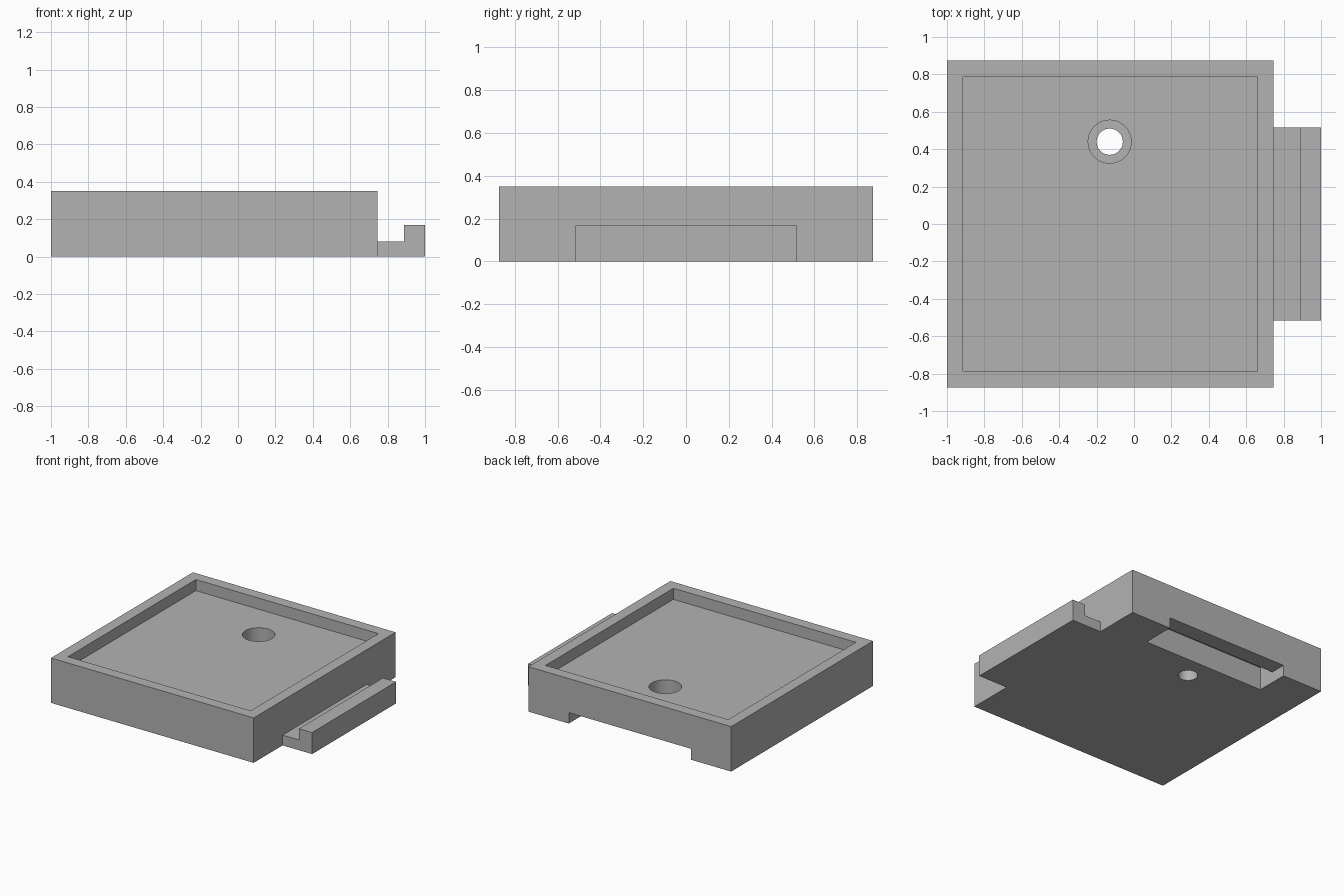
import bpy, bmesh
from math import pi
from mathutils import Matrix, Vector

default = bpy.data.objects.get("Cube")
if default:
    bpy.data.objects.remove(default, do_unlink=True)

HALF = 0.873          # half width of the square tile
CX = -0.127           # tile centre in x
HEIGHT = 0.35
FLOOR = 0.263         # tray floor level
HOLE = (-0.13, 0.44)

grey = bpy.data.materials.new("mid_grey")
grey.use_nodes = True
colour = (0.45, 0.45, 0.45, 1)
grey.diffuse_color = colour
grey.node_tree.nodes["Principled BSDF"].inputs["Base Color"].default_value = colour


def finish(name, bm):
    bmesh.ops.recalc_face_normals(bm, faces=bm.faces)
    mesh = bpy.data.meshes.new(name)
    bm.to_mesh(mesh)
    bm.free()
    mesh.materials.append(grey)
    obj = bpy.data.objects.new(name, mesh)
    bpy.context.collection.objects.link(obj)
    return obj


def prism(name, profile, half_width, turn=0):
    """Side profile (distance from tile centre, z) extruded sideways, turned about z."""
    bm = bmesh.new()
    face = bm.faces.new([bm.verts.new((d, -half_width, z)) for d, z in profile])
    new = bmesh.ops.extrude_face_region(bm, geom=[face])["geom"]
    verts = [v for v in new if isinstance(v, bmesh.types.BMVert)]
    bmesh.ops.translate(bm, verts=verts, vec=(0, 2 * half_width, 0))
    bm.transform(Matrix.Translation((CX, 0, 0)) @ Matrix.Rotation(turn, 4, "Z"))
    return finish(name, bm)


def block(name, half, z0, z1):
    return prism(name, [(-half, z0), (half, z0), (half, z1), (-half, z1)], half)


def cylinder(name, radius, z0, z1):
    bm = bmesh.new()
    bmesh.ops.create_cone(bm, cap_ends=True, segments=64, radius1=radius,
                          radius2=radius, depth=z1 - z0)
    bmesh.ops.translate(bm, verts=bm.verts, vec=Vector((*HOLE, (z0 + z1) / 2)))
    return finish(name, bm)


def combine(target, tool, operation):
    mod = target.modifiers.new(tool.name, "BOOLEAN")
    mod.operation, mod.solver, mod.object = operation, "EXACT", tool
    bpy.context.view_layer.objects.active = target
    bpy.ops.object.modifier_apply(modifier=mod.name)
    bpy.data.objects.remove(tool, do_unlink=True)


# Square tile with a shallow tray on top
tile = block("connector_tile", HALF, 0, HEIGHT)
combine(tile, block("tray_cut", HALF - 0.086, FLOOR, 0.5), "DIFFERENCE")

# Stepped slots under the left-hand and back edges, deeper at the inner end
slot = [(HALF + 0.1, -0.1), (HALF + 0.1, 0.085), (HALF - 0.125, 0.085),
        (HALF - 0.125, 0.18), (HALF - 0.257, 0.18), (HALF - 0.257, -0.1)]
for name, turn in (("back_slot_cut", pi / 2), ("side_slot_cut", pi)):
    combine(tile, prism(name, slot, 0.526, turn), "DIFFERENCE")

# Counterbored screw hole
combine(tile, cylinder("bore_cut", 0.115, 0.12, 0.4), "DIFFERENCE")
combine(tile, cylinder("hole_cut", 0.07, -0.1, 0.3), "DIFFERENCE")

# Hook tongue with a raised lip
hook = [(HALF - 0.05, 0), (1 - CX, 0), (1 - CX, 0.168), (0.887 - CX, 0.168),
        (0.887 - CX, 0.08), (HALF - 0.05, 0.08)]
combine(tile, prism("hook", hook, 0.517), "UNION")

# Smooth the round walls, keep the corners crisp
bpy.ops.object.select_all(action="DESELECT")
tile.select_set(True)
bpy.context.view_layer.objects.active = tile
bpy.ops.object.shade_smooth_by_angle(angle=pi / 6)
